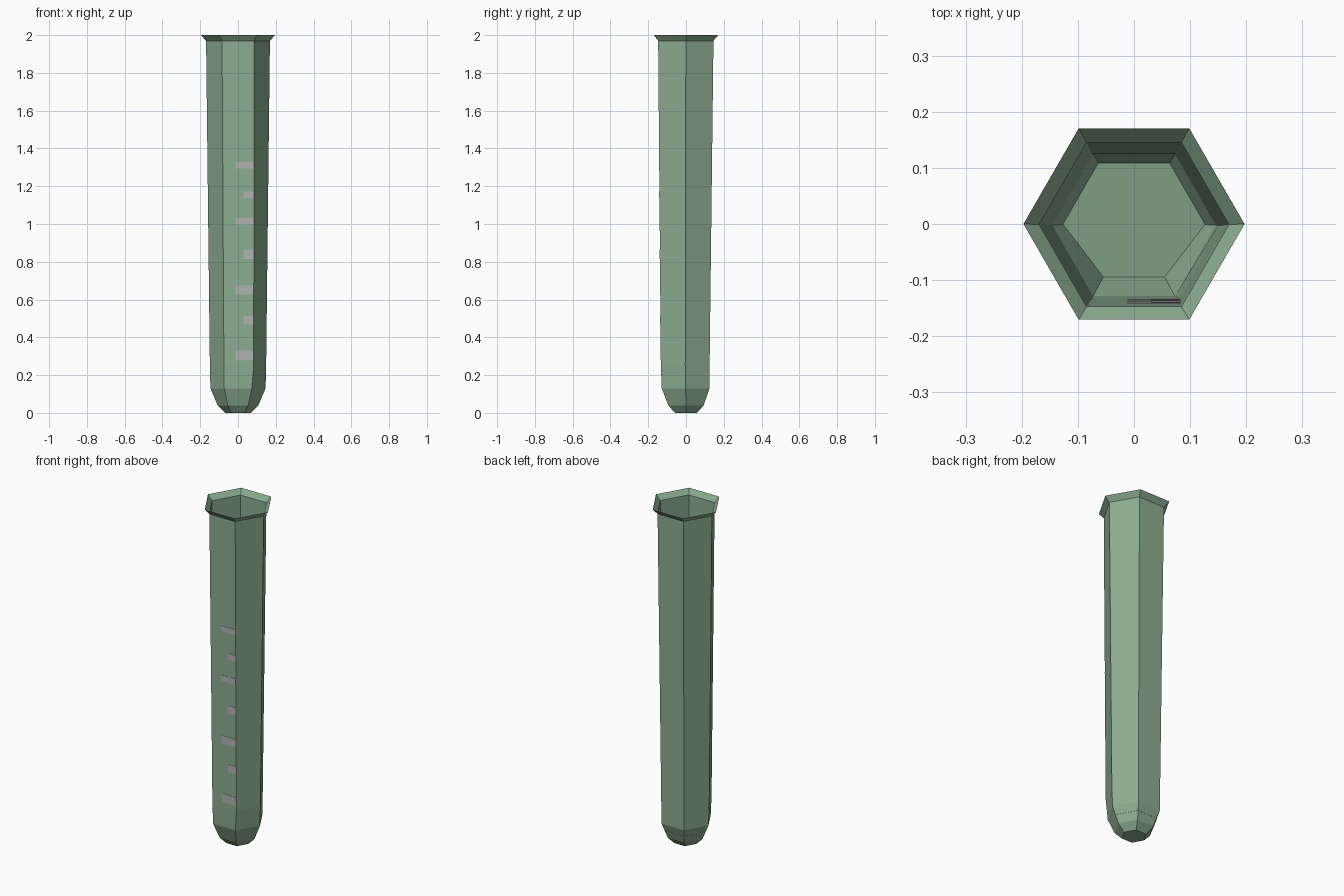
import bpy
import math

if "Cube" in bpy.data.objects:
    bpy.data.objects.remove(bpy.data.objects["Cube"])


def material(name, color):
    m = bpy.data.materials.new(name)
    m.diffuse_color = color
    m.use_nodes = True
    m.node_tree.nodes["Principled BSDF"].inputs["Base Color"].default_value = m.diffuse_color
    return m


def make_object(name, verts, faces, mat):
    mesh = bpy.data.meshes.new(name)
    mesh.from_pydata(verts, [], faces)
    mesh.materials.append(mat)
    mesh.update()
    obj = bpy.data.objects.new(name, mesh)
    bpy.context.collection.objects.link(obj)
    return obj


GREEN = material("green_glass", (0.26, 0.42, 0.28, 1))
GREY = material("grey_marking", (0.45, 0.45, 0.45, 1))
SIDES = 6

# Tube wall: thin hexagonal shell, rounded base, slight taper, flared lip
# each ring is (height, radius, y shift)
rings = [(0, 0.068, 0), (0.04, 0.108, 0), (0.13, 0.146, -0.002),
         (0.25, 0.149, -0.004), (1.97, 0.169, -0.001), (2.0, 0.197, 0)]
verts, faces = [], []
for z, r, cy in rings:
    for k in range(SIDES):
        a = math.tau * k / SIDES
        verts.append([r * math.cos(a), cy + r * math.sin(a), z])
verts[3 * SIDES + 5][0] = 0.083  # front right edge sits slightly wide low down
faces.append(list(range(SIDES))[::-1])
for i in range(len(rings) - 1):
    for k in range(SIDES):
        a, b = i * SIDES + k, i * SIDES + (k + 1) % SIDES
        faces.append((a, b, b + SIDES, a + SIDES))
make_object("tube_wall", verts, faces, GREEN)

# Inner floor, dipping toward the front
floor = []
for k in range(SIDES):
    a = math.tau * k / SIDES
    r = 0.127 + 0.018 * min(0, math.sin(a) / 0.866)
    floor.append((r * math.cos(a), r * math.sin(a), 0.04 + (r - 0.108) * 2.37))
make_object("inner_floor", floor, [range(SIDES)], GREEN)


# Graduation marks: thin plates lying in the front wall
def wall_y(z):
    return -0.133 - 0.0144 * (z - 0.25) / 1.72


marks = [(0.305, 0.05), (0.49, 0.045), (0.65, 0.048), (0.84, 0.048),
         (1.015, 0.036), (1.155, 0.036), (1.31, 0.034)]
for i, (z, h) in enumerate(marks):
    left = -0.012 if i % 2 == 0 else 0.03
    v = []
    for off in (-0.0015, 0.0015):
        for x, zz in ((left, z - h / 2), (0.083, z - h / 2),
                      (0.083, z + h / 2), (left, z + h / 2)):
            v.append((x, wall_y(zz) + off, zz))
    f = [(0, 1, 2, 3), (7, 6, 5, 4)]
    f += [(k, k + 4, (k + 1) % 4 + 4, (k + 1) % 4) for k in range(4)]
    make_object(f"graduation_mark_{i + 1}", v, f, GREY)
